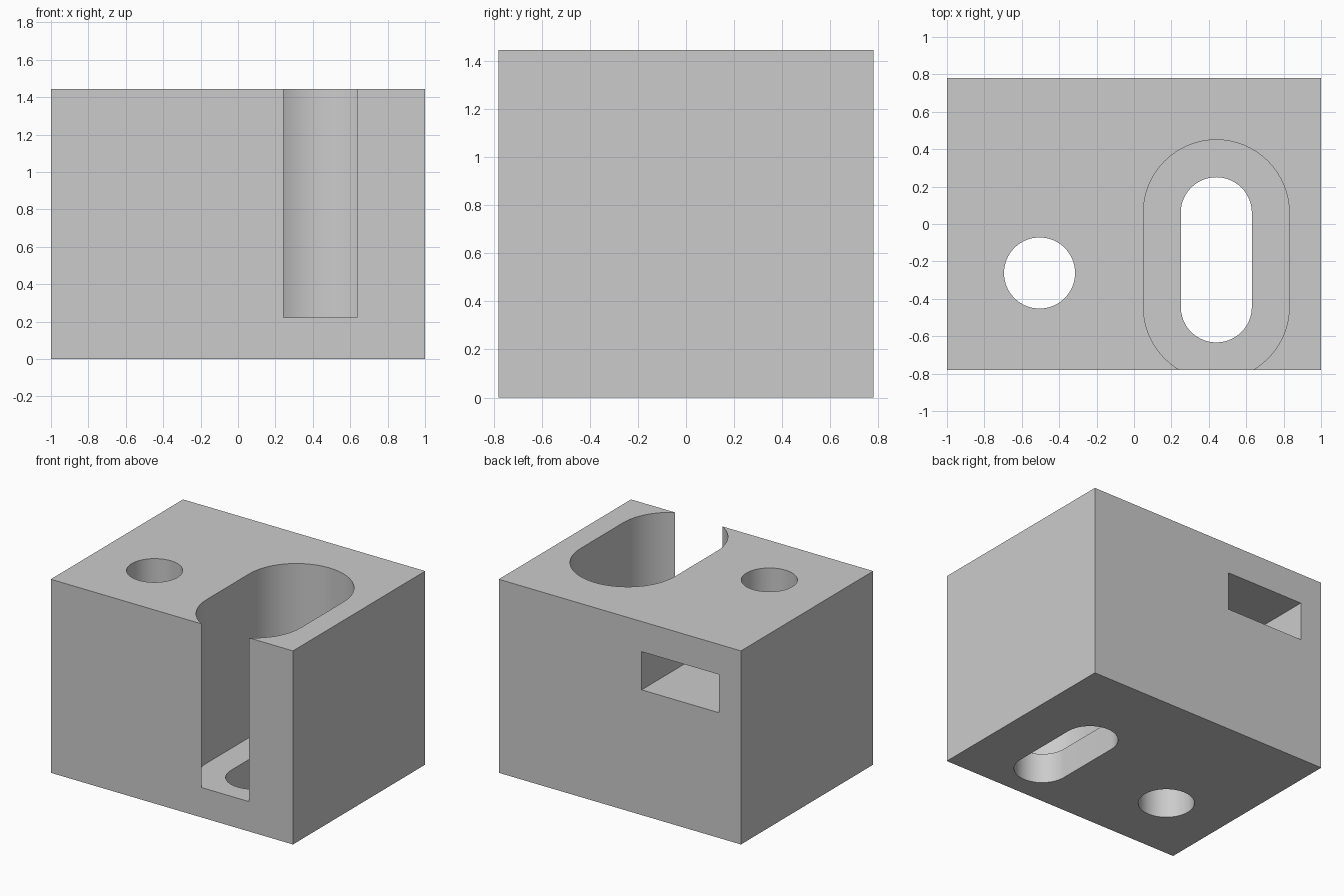
import bpy
import bmesh
from math import cos, sin, pi, radians

if "Cube" in bpy.data.objects:
    bpy.data.objects.remove(bpy.data.objects["Cube"], do_unlink=True)

HEIGHT = 1.445
HALF_DEPTH = 0.78

grey = bpy.data.materials.new("plain grey")
grey.use_nodes = True
grey.diffuse_color = (0.6, 0.6, 0.6, 1)
grey.node_tree.nodes["Principled BSDF"].inputs["Base Color"].default_value = (0.6, 0.6, 0.6, 1)


def prism(name, outline, z0, z1):
    """Extrude a counter-clockwise outline from z0 up to z1."""
    bm = bmesh.new()
    base = bm.faces.new([bm.verts.new((x, y, z0)) for x, y in outline])
    top = bmesh.ops.extrude_face_region(bm, geom=[base])["geom"]
    verts = [g for g in top if isinstance(g, bmesh.types.BMVert)]
    bmesh.ops.translate(bm, vec=(0, 0, z1 - z0), verts=verts)
    bmesh.ops.recalc_face_normals(bm, faces=bm.faces)
    mesh = bpy.data.meshes.new(name)
    bm.to_mesh(mesh)
    bm.free()
    mesh.materials.append(grey)
    obj = bpy.data.objects.new(name, mesh)
    bpy.context.collection.objects.link(obj)
    return obj


def rectangle(x0, x1, y0, y1):
    return [(x0, y0), (x1, y0), (x1, y1), (x0, y1)]


def circle(x, y, r, n=64):
    return [(x + r * cos(2 * pi * i / n), y + r * sin(2 * pi * i / n)) for i in range(n)]


def slot(x, y0, y1, r, n=32):
    """Round-ended outline with its arc centres at y0 and y1."""
    arc = [(r * cos(pi * i / n), r * sin(pi * i / n)) for i in range(n + 1)]
    return [(x + u, y1 + v) for u, v in arc] + [(x - u, y0 - v) for u, v in arc]


block = prism("mounting_block", rectangle(-1, 1, -HALF_DEPTH, HALF_DEPTH), 0, HEIGHT)

# Deep round-ended recess that breaks through the front, narrower slot in its
# floor, bolt hole, and a nut pocket entered from the back
cutters = [
    prism("recess_cutter", slot(0.44, -0.443, 0.06, 0.39), 0.223, HEIGHT + 0.2),
    prism("floor_slot_cutter", slot(0.44, -0.443, 0.06, 0.19), -0.2, 0.5),
    prism("bolt_hole_cutter", circle(-0.505, -0.262, 0.19), -0.2, HEIGHT + 0.2),
    prism("nut_pocket_cutter", rectangle(-0.82, -0.18, -0.58, HALF_DEPTH + 0.2), 0.935, 1.22),
]

bpy.context.view_layer.objects.active = block
for cutter in cutters:
    mod = block.modifiers.new(cutter.name, "BOOLEAN")
    mod.operation = "DIFFERENCE"
    mod.solver = "EXACT"
    mod.object = cutter
    bpy.ops.object.modifier_apply(modifier=mod.name)
    bpy.data.objects.remove(cutter, do_unlink=True)

# Smooth round walls with crisp edges
bpy.ops.object.select_all(action="DESELECT")
block.select_set(True)
bpy.ops.object.shade_smooth_by_angle(angle=radians(30))
